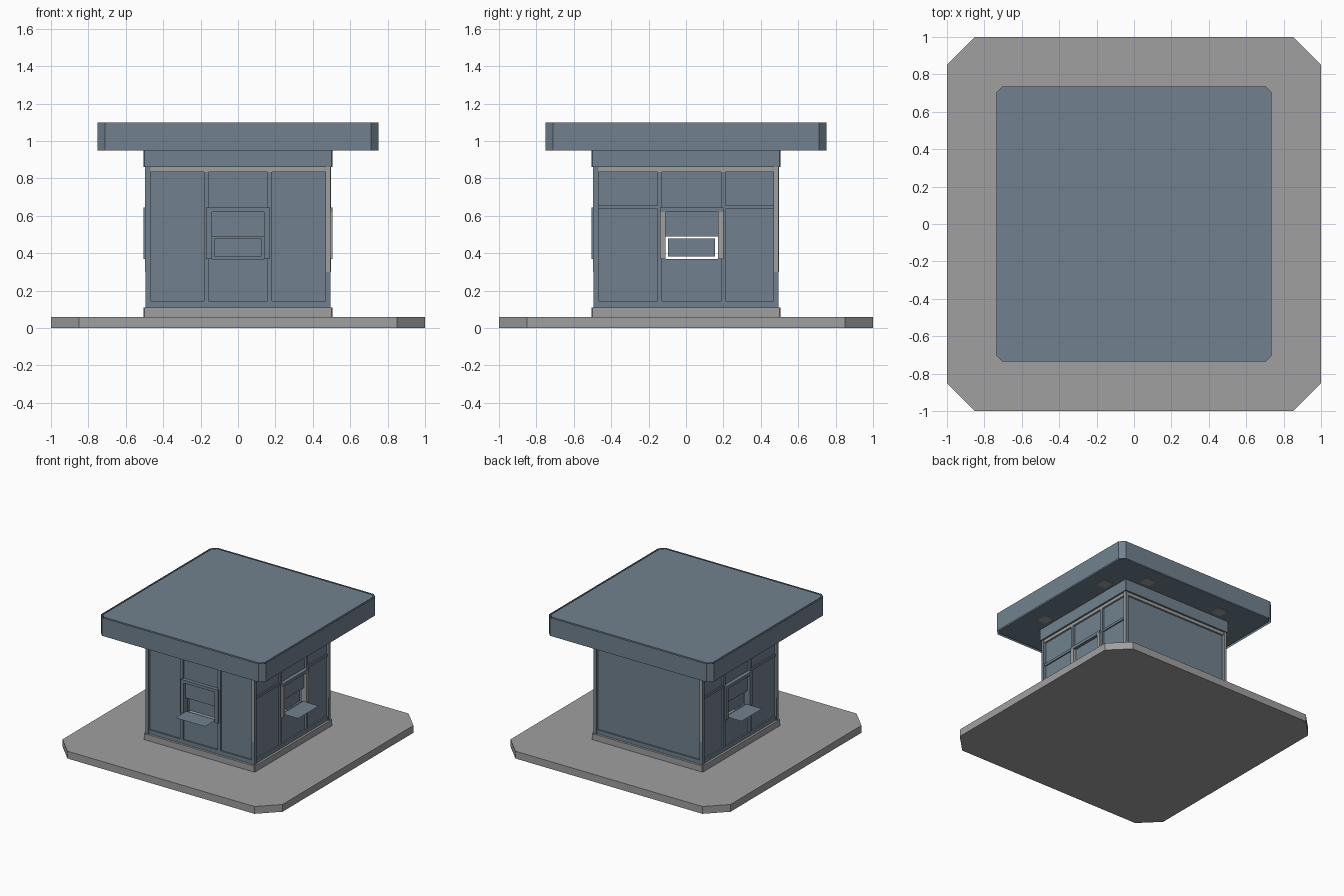
import bpy
import bmesh

cube = bpy.data.objects.get("Cube")
if cube:
    bpy.data.objects.remove(cube, do_unlink=True)


def material(name, rgb):
    m = bpy.data.materials.new(name)
    m.use_nodes = True
    m.diffuse_color = (*rgb, 1)
    m.node_tree.nodes["Principled BSDF"].inputs["Base Color"].default_value = (*rgb, 1)
    return m


BLUE = material("slate_blue", (0.165, 0.222, 0.275))
GREY = material("concrete_grey", (0.35, 0.35, 0.35))


def finish(name, bm, mat):
    me = bpy.data.meshes.new(name)
    bm.to_mesh(me)
    bm.free()
    me.materials.append(mat)
    ob = bpy.data.objects.new(name, me)
    bpy.context.collection.objects.link(ob)
    return ob


def slab(name, r, c, z0, z1, mat, caps=True):
    """Square prism with cut corners; without caps it is a thin band."""
    q = r - c
    ring = [(r, -q), (r, q), (q, r), (-q, r), (-r, q), (-r, -q), (-q, -r), (q, -r)]
    bm = bmesh.new()
    low = [bm.verts.new((x, y, z0)) for x, y in ring]
    high = [bm.verts.new((x, y, z1)) for x, y in ring]
    for i in range(8):
        j = (i + 1) % 8
        bm.faces.new((low[i], low[j], high[j], high[i]))
    if caps:
        bm.faces.new(high)
        bm.faces.new(low[::-1])
    return finish(name, bm, mat)


def place(side, u, d, z):
    """u runs to the right along a wall, d runs outward."""
    nx, ny = side
    return (-ny * u + nx * d, nx * u + ny * d, z)


def box(name, side, u, d, z, mat=BLUE):
    bm = bmesh.new()
    v = [bm.verts.new(place(side, a, b, c)) for a in u for b in d for c in z]
    for f in ((0, 1, 3, 2), (4, 6, 7, 5), (0, 4, 5, 1),
              (2, 3, 7, 6), (0, 2, 6, 4), (1, 5, 7, 3)):
        bm.faces.new([v[i] for i in f])
    bmesh.ops.recalc_face_normals(bm, faces=bm.faces)
    return finish(name, bm, mat)


def sheet(name, side, u, d, z):
    bm = bmesh.new()
    pts = ((u[0], d[0]), (u[0], d[1]), (u[1], d[1]), (u[1], d[0]))
    bm.faces.new([bm.verts.new(place(side, a, b, z)) for a, b in pts])
    bmesh.ops.recalc_face_normals(bm, faces=bm.faces)
    for f in bm.faces:
        f.normal_update()
        if f.normal.z < 0:
            f.normal_flip()
    return finish(name, bm, BLUE)


# Ground slab, plinth, collar and roof
slab("ground_slab", 1.0, 0.15, 0, 0.06, GREY)
slab("plinth", 0.505, 0.005, 0.06, 0.11, GREY)
slab("roof_collar", 0.505, 0.005, 0.86, 0.955, BLUE)
slab("roof_deck", 0.735, 0.03, 0.955, 1.1, BLUE)
slab("roof_fascia", 0.75, 0.04, 0.95, 1.1, BLUE, caps=False)

SIDES = {"front": (0, -1), "left": (1, 0), "back": (0, 1), "right": (-1, 0)}
WINDOW_CENTRE = {"front": 0.0, "left": 0.03, "right": -0.03}

for label, s in SIDES.items():
    # Corner post, grey corner strip, header and rails
    box(label + "_corner_post", s, (0.468, 0.495), (0.468, 0.495), (0.11, 0.86))
    box(label + "_corner_strip", s, (0.47, 0.492), (0.49, 0.498), (0.3, 0.86), GREY)
    box(label + "_header", s, (-0.47, 0.47), (0.45, 0.49), (0.835, 0.86), GREY)
    box(label + "_bottom_rail", s, (-0.47, 0.47), (0.45, 0.487), (0.11, 0.143))

    # Lamps under the eaves
    for u in (-0.35, 0.35):
        box(label + "_eave_lamp", s, (u - 0.045, u + 0.045), (0.54, 0.62),
            (0.95, 0.957), GREY)

    wall = (0.455, 0.475)
    if label not in WINDOW_CENTRE:
        box(label + "_wall_panel", s, (-0.47, 0.47), wall, (0.143, 0.835))
        continue

    # Wall around the serving window
    c = WINDOW_CENTRE[label]
    a, b = c - 0.17, c + 0.17
    box(label + "_wall_panel_a", s, (-0.47, a), wall, (0.143, 0.835))
    box(label + "_wall_panel_b", s, (b, 0.47), wall, (0.143, 0.835))
    box(label + "_wall_below", s, (a, b), wall, (0.143, 0.37))
    box(label + "_wall_above", s, (a, b), wall, (0.62, 0.835))

    # Full-height mullions, and cross rails on the side walls
    for u in (a, b):
        box(label + "_mullion", s, (u - 0.012, u + 0.012), (0.47, 0.49), (0.143, 0.835))
    if label != "front":
        for span in ((-0.47, a), (b, 0.47)):
            box(label + "_cross_rail", s, span, (0.47, 0.485), (0.635, 0.655))

    # Window frame, upper sash, serving hatch and shelf
    jamb = GREY if label == "left" else BLUE
    box(label + "_window_jamb_a", s, (a, a + 0.03), (0.455, 0.505), (0.37, 0.62), jamb)
    box(label + "_window_jamb_b", s, (b - 0.03, b), (0.455, 0.505), (0.37, 0.62), jamb)
    box(label + "_window_head", s, (a, b), (0.455, 0.505), (0.62, 0.645))
    box(label + "_window_sash", s, (a + 0.03, b - 0.03), (0.46, 0.48), (0.49, 0.62))
    box(label + "_hatch", s, (c - 0.125, c + 0.125), (0.44, 0.455), (0.382, 0.478))
    sheet(label + "_shelf", s, (c - 0.135, c + 0.135), (0.475, 0.62), 0.38)
